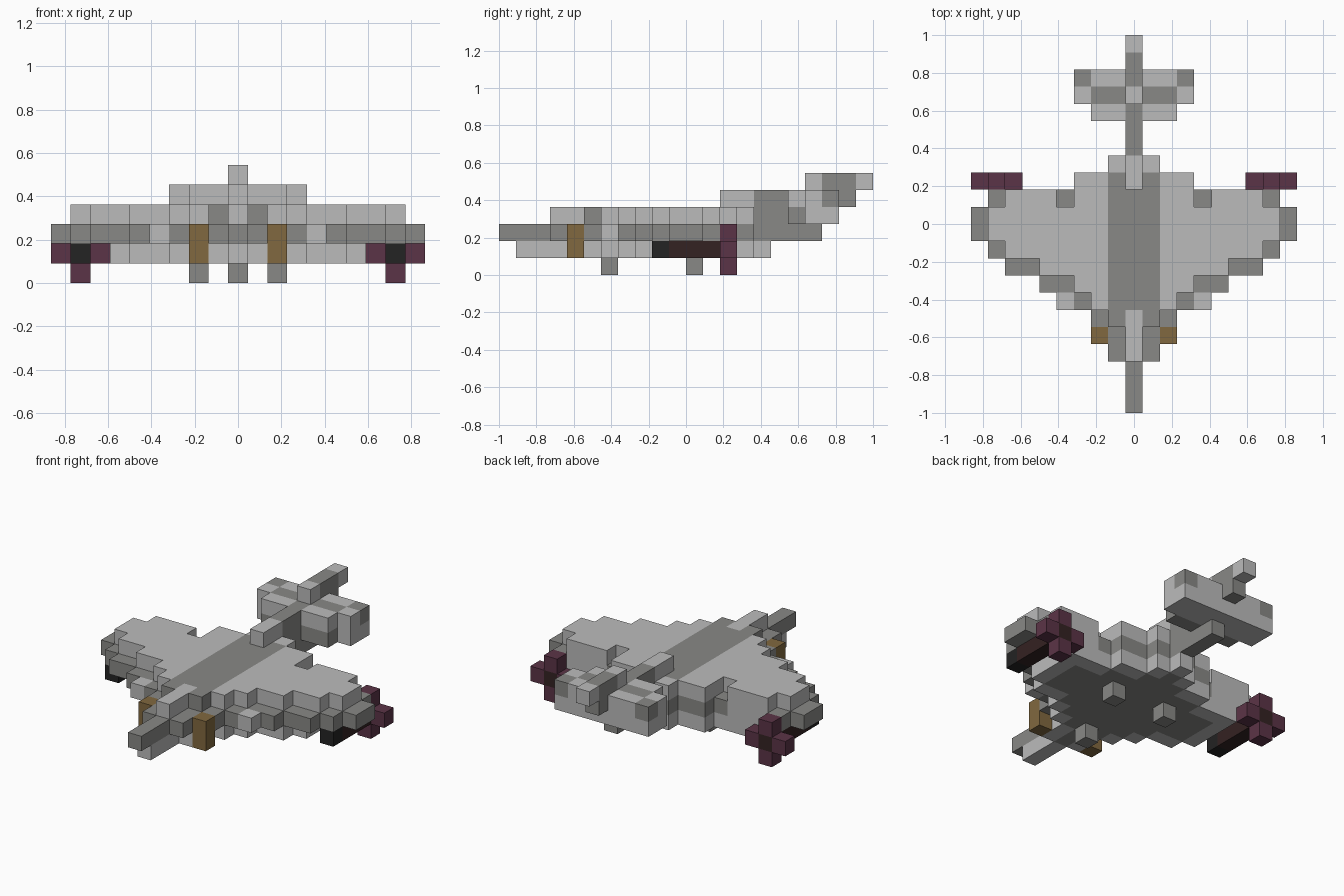
import bpy
import bmesh
from mathutils import Vector

cube = bpy.data.objects.get("Cube")
if cube:
    bpy.data.objects.remove(cube, do_unlink=True)

V = 2 / 22  # edge length of one block

# Flat colours
COLOURS = {
    "light_grey": (0.50, 0.50, 0.50),
    "dark_grey": (0.25, 0.25, 0.24),
    "tan": (0.22, 0.14, 0.05),
    "plum": (0.105, 0.034, 0.063),
    "dark_brown": (0.034, 0.016, 0.016),
    "black": (0.017, 0.017, 0.017),
}
NAMES = list(COLOURS)
MATERIALS = []
for name, rgb in COLOURS.items():
    mat = bpy.data.materials.new(name)
    mat.use_nodes = True
    mat.diffuse_color = (*rgb, 1)
    bsdf = mat.node_tree.nodes["Principled BSDF"]
    bsdf.inputs["Base Color"].default_value = (*rgb, 1)
    bsdf.inputs["Roughness"].default_value = 0.8
    MATERIALS.append(mat)

SIDES = [Vector(s) for s in ((1, 0, 0), (-1, 0, 0), (0, 1, 0),
                             (0, -1, 0), (0, 0, 1), (0, 0, -1))]


def blocks(name, cells, colour):
    """Outer skin of a set of grid blocks; colour is a name or a rule of (i, j, k)."""
    bm = bmesh.new()
    for cell in sorted(cells):
        shade = colour(*cell) if callable(colour) else colour
        centre = Vector((cell[0], cell[1] - 10.5, cell[2] + 0.5))
        for n in SIDES:
            if tuple(int(a + b) for a, b in zip(cell, n)) in cells:
                continue
            u = Vector((n.y, n.z, n.x))
            w = n.cross(u)
            corners = [(1, 1), (-1, 1), (-1, -1), (1, -1)]
            face = bm.faces.new([bm.verts.new((centre + (n + u * a + w * b) / 2) * V)
                                 for a, b in corners])
            face.material_index = NAMES.index(shade)
    bmesh.ops.remove_doubles(bm, verts=bm.verts, dist=V / 100)
    bmesh.ops.recalc_face_normals(bm, faces=bm.faces)
    mesh = bpy.data.meshes.new(name)
    bm.to_mesh(mesh)
    bm.free()
    for mat in MATERIALS:
        mesh.materials.append(mat)
    bpy.context.collection.objects.link(bpy.data.objects.new(name, mesh))


def layer(start, reach, k):
    """Symmetric rows from front to back; reach is each row's half width in blocks."""
    return {(i, start + n, k) for n, r in enumerate(reach) for i in range(-r, r + 1)}


def box(xs, ys, zs):
    return {(i, j, k) for i in xs for j in ys for k in zs}


# Hull and wings: three stacked plan layers
belly = layer(1, [0, 0, 0, 1, 1, 2, 3, 5, 6, 6, 6, 6, 3, 1, 0], 1)
middle = layer(0, [0, 0, 0, 1, 1, 2, 4, 5, 7, 8, 9, 9, 8, 3, 1], 2)
deck = layer(3, [0, 0, 1, 2, 3, 5, 7, 8, 8, 7, 3, 1], 3) - {(4, 12, 3), (-4, 12, 3)}


def belly_colour(i, j, k):
    inner = all((i + a, j + b, k) in belly for a, b in ((1, 0), (-1, 0), (0, 1), (0, -1)))
    return "dark_grey" if inner else "light_grey"


def middle_colour(i, j, k):
    flap = j == 12 and 5 <= abs(i) <= 7
    root = j == 6 and abs(i) == 4
    return "light_grey" if flap or root else "dark_grey"


def deck_colour(i, j, k):
    canopy = i == 0 and j < 6
    stripe = abs(i) <= 1 and j < 14
    return "dark_grey" if stripe and not canopy else "light_grey"


blocks("belly", belly, belly_colour)
blocks("wing_middle", middle, middle_colour)
blocks("wing_deck", deck, deck_colour)

# Tail boom rising behind the hull
blocks("tail_boom_lower", box([0], range(15, 19), [2]) | box([0], range(15, 18), [3]),
       "dark_grey")
blocks("tail_boom_upper", box([0], range(13, 17), [4]),
       lambda i, j, k: "light_grey" if j < 15 else "dark_grey")


# Tailplane with dark patches
def tailplane_colour(i, j, k):
    if k == 3:
        return "dark_grey" if j == 17 else "light_grey"
    tip = abs(i) == 3 and j == 19
    panel = abs(i) in (1, 2) and j == 18
    spine = i == 0 and j == 17
    return "dark_grey" if tip or panel or spine else "light_grey"


blocks("tailplane", box(range(-3, 4), (18, 19), (3, 4)) | box(range(-2, 3), [17], (3, 4)),
       tailplane_colour)

# Tail fin
blocks("tail_fin", box([0], range(18, 22), [5]) | {(0, 20, 4)},
       lambda i, j, k: "dark_grey" if j in (19, 20) else "light_grey")

# Landing gear
blocks("nose_wheel", {(0, 6, 0)}, "dark_grey")

for side, s in (("left", 1), ("right", -1)):
    blocks(side + "_wheel", {(2 * s, 11, 0)}, "dark_grey")
    blocks(side + "_cheek_gun", box([2 * s], [4], (1, 2)), "tan")
    # Engine pod with a four-armed pusher propeller
    blocks(side + "_engine", box([8 * s], range(9, 14), [1]),
           lambda i, j, k: "black" if j == 9 else "dark_brown")
    blocks(side + "_propeller",
           {(7 * s, 13, 1), (9 * s, 13, 1), (8 * s, 13, 0), (8 * s, 13, 2)}, "plum")
